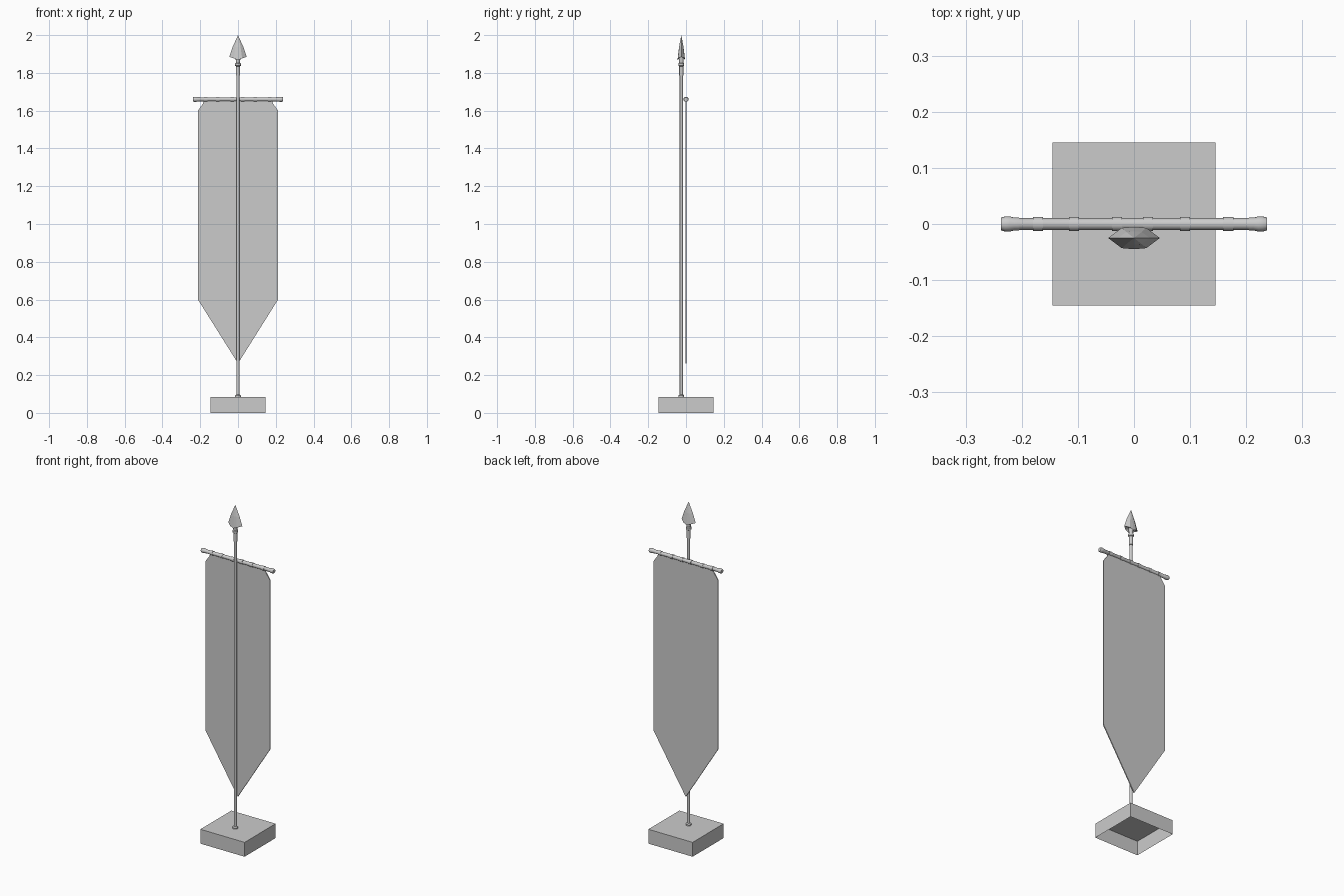
import bpy, bmesh, math
from mathutils import Matrix

if "Cube" in bpy.data.objects:
    bpy.data.objects.remove(bpy.data.objects["Cube"])

POLE_Y = -0.025


def finish(name, bm, smooth=None):
    bmesh.ops.recalc_face_normals(bm, faces=bm.faces)
    me = bpy.data.meshes.new(name)
    bm.to_mesh(me)
    bm.free()
    ob = bpy.data.objects.new(name, me)
    bpy.context.collection.objects.link(ob)
    if smooth:
        bpy.ops.object.select_all(action='DESELECT')
        ob.select_set(True)
        bpy.context.view_layer.objects.active = ob
        bpy.ops.object.shade_smooth_by_angle(angle=math.radians(smooth))
    return ob


def lathe(name, profile, sides, matrix, smooth=40):
    """Turn (radius, height) pairs around z, cap both ends."""
    bm = bmesh.new()
    rings = []
    for r, h in profile:
        rings.append([bm.verts.new((r * math.cos(2 * math.pi * i / sides),
                                    r * math.sin(2 * math.pi * i / sides), h))
                      for i in range(sides)])
    for a, b in zip(rings, rings[1:]):
        for i in range(sides):
            j = (i + 1) % sides
            bm.faces.new((a[i], a[j], b[j], b[i]))
    bm.faces.new(rings[0])
    bm.faces.new(rings[-1])
    bm.transform(matrix)
    return finish(name, bm, smooth)


# Base: shallow block, open underneath
bm = bmesh.new()
bmesh.ops.create_cube(bm, size=1, matrix=Matrix.Translation((0, 0, 0.0425))
                      @ Matrix.Diagonal((0.29, 0.29, 0.085, 1)))
bmesh.ops.delete(bm, geom=[f for f in bm.faces if f.calc_center_median().z < 0.001],
                 context='FACES_ONLY')
finish("base", bm)

# Pole with foot collar, and the spear socket with its rings
at_pole = Matrix.Translation((0, POLE_Y, 0))
lathe("pole", [(0.015, 0.085), (0.015, 0.092), (0.0085, 0.098), (0.0085, 1.80)], 12, at_pole)
lathe("spear_socket", [(0.011, 1.785), (0.011, 1.835), (0.015, 1.838), (0.015, 1.85),
                       (0.011, 1.853), (0.013, 1.885)], 12, at_pole)

# Spearhead: faceted blade with swept corners
bm = bmesh.new()
section = [(0.046, 0, 1.885), (0.022, 0.018, 1.877), (0, 0.02, 1.868), (-0.022, 0.018, 1.877),
           (-0.046, 0, 1.885), (-0.022, -0.018, 1.877), (0, -0.02, 1.868), (0.022, -0.018, 1.877)]
tip = bm.verts.new((0, 0, 2.0))
rear = bm.verts.new((0, 0, 1.888))
rim = [bm.verts.new(p) for p in section]
mid = [bm.verts.new((x * 0.62, y * 0.6, 1.937)) for x, y, z in section]
for i in range(8):
    j = (i + 1) % 8
    bm.faces.new((rim[i], rim[j], mid[j], mid[i]))
    bm.faces.new((mid[i], mid[j], tip))
    bm.faces.new((rim[j], rim[i], rear))
bm.transform(at_pole)
finish("spearhead", bm)

# Crossbar with rounded finials
along_x = Matrix.Translation((0, 0, 1.66)) @ Matrix.Rotation(math.pi / 2, 4, 'Y')
half = [(0.0105, 0.203), (0.0115, 0.206), (0.0115, 0.213), (0.0135, 0.222),
        (0.0135, 0.23), (0.011, 0.237)]
lathe("crossbar", [(r, -h) for r, h in reversed(half)] + half, 16, along_x)

# Hanging rings
for k, x in enumerate((-0.171, -0.107, -0.03, 0.025, 0.091, 0.168)):
    lathe(f"hanging_ring_{k + 1}", [(0.0125, -0.009), (0.0125, 0.009)], 16,
          Matrix.Translation((x, 0, 0)) @ along_x)

# Banner: thin cloth with clipped top corners and pointed foot
bm = bmesh.new()
right = [(0.18, 1.652), (0.186, 1.637), (0.212, 1.60), (0.212, 0.60)]
outline = right + [(0, 0.262)] + [(-x, z) for x, z in reversed(right)]
face = bm.faces.new([bm.verts.new((x, -0.003, z)) for x, z in outline])
ext = bmesh.ops.extrude_face_region(bm, geom=[face])
bmesh.ops.translate(bm, vec=(0, 0.006, 0),
                    verts=[g for g in ext["geom"] if isinstance(g, bmesh.types.BMVert)])
finish("banner", bm)
